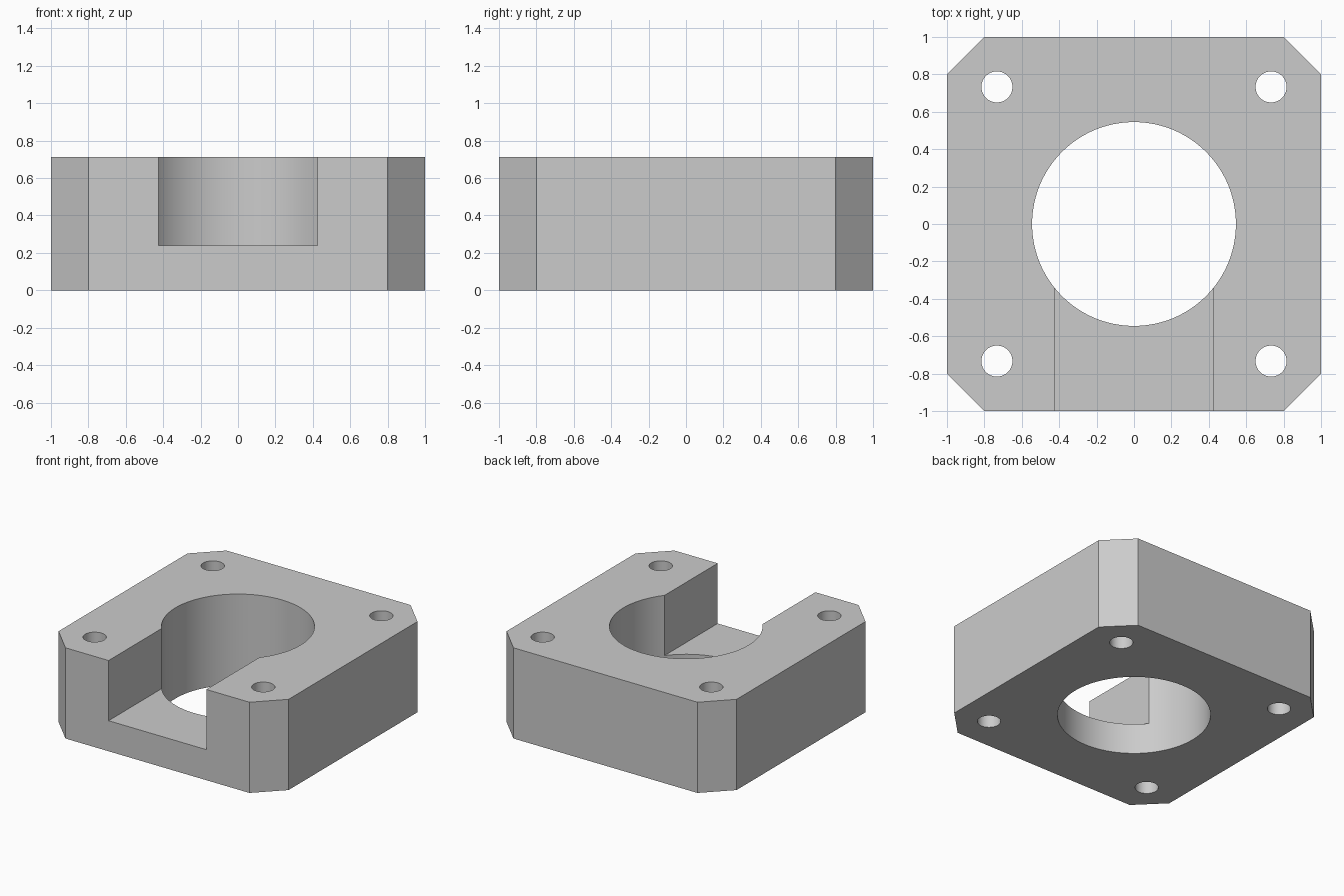
import bpy
import bmesh
import math

HEIGHT = 0.713
CHAMFER = 0.2
BORE_RADIUS = 0.545
BOLT_RADIUS = 0.083
BOLT_OFFSET = 0.733
SLOT_HALF_WIDTH = 0.425
SLOT_FLOOR = 0.24

default = bpy.data.objects.get("Cube")
if default:
    bpy.data.objects.remove(default, do_unlink=True)

# Plain grey for the whole part
grey = bpy.data.materials.new("plain grey")
grey.use_nodes = True
colour = (0.6, 0.6, 0.6, 1)
grey.diffuse_color = colour
grey.node_tree.nodes["Principled BSDF"].inputs["Base Color"].default_value = colour


def prism(name, outline, bottom, top):
    """Extrude a counter-clockwise outline straight up."""
    bm = bmesh.new()
    base = bm.faces.new([bm.verts.new((x, y, bottom)) for x, y in outline])
    grown = bmesh.ops.extrude_face_region(bm, geom=[base], use_keep_orig=True)
    raised = [v for v in grown["geom"] if isinstance(v, bmesh.types.BMVert)]
    bmesh.ops.translate(bm, verts=raised, vec=(0, 0, top - bottom))
    bmesh.ops.recalc_face_normals(bm, faces=bm.faces)
    mesh = bpy.data.meshes.new(name)
    bm.to_mesh(mesh)
    bm.free()
    mesh.materials.append(grey)
    obj = bpy.data.objects.new(name, mesh)
    bpy.context.collection.objects.link(obj)
    return obj


def circle(x, y, radius, sides):
    return [(x + radius * math.cos(math.tau * i / sides),
             y + radius * math.sin(math.tau * i / sides)) for i in range(sides)]


def cut(target, cutter):
    cutter.hide_render = True
    mod = target.modifiers.new("cut", "BOOLEAN")
    mod.operation = "DIFFERENCE"
    mod.solver = "EXACT"
    mod.object = cutter
    bpy.context.view_layer.objects.active = target
    bpy.ops.object.modifier_apply(modifier=mod.name)
    bpy.data.objects.remove(cutter, do_unlink=True)


# Square block with chamfered upright corners
e = 1 - CHAMFER
block = prism("mounting_block",
              [(e, -1), (1, -e), (1, e), (e, 1), (-e, 1), (-1, e), (-1, -e), (-e, -1)],
              0, HEIGHT)

# Central bore
cut(block, prism("bore_cutter", circle(0, 0, BORE_RADIUS, 96), -0.1, HEIGHT + 0.1))

# Open slot from the front face into the bore
w = SLOT_HALF_WIDTH
cut(block, prism("slot_cutter", [(-w, -1.1), (w, -1.1), (w, -0.2), (-w, -0.2)],
                 SLOT_FLOOR, HEIGHT + 0.1))

# Four bolt holes
for sx in (-1, 1):
    for sy in (-1, 1):
        hole = circle(sx * BOLT_OFFSET, sy * BOLT_OFFSET, BOLT_RADIUS, 48)
        cut(block, prism("bolt_cutter", hole, -0.1, HEIGHT + 0.1))

# Smooth bores, crisp edges
bpy.ops.object.select_all(action="DESELECT")
block.select_set(True)
bpy.context.view_layer.objects.active = block
bpy.ops.object.shade_smooth_by_angle(angle=math.radians(30))
